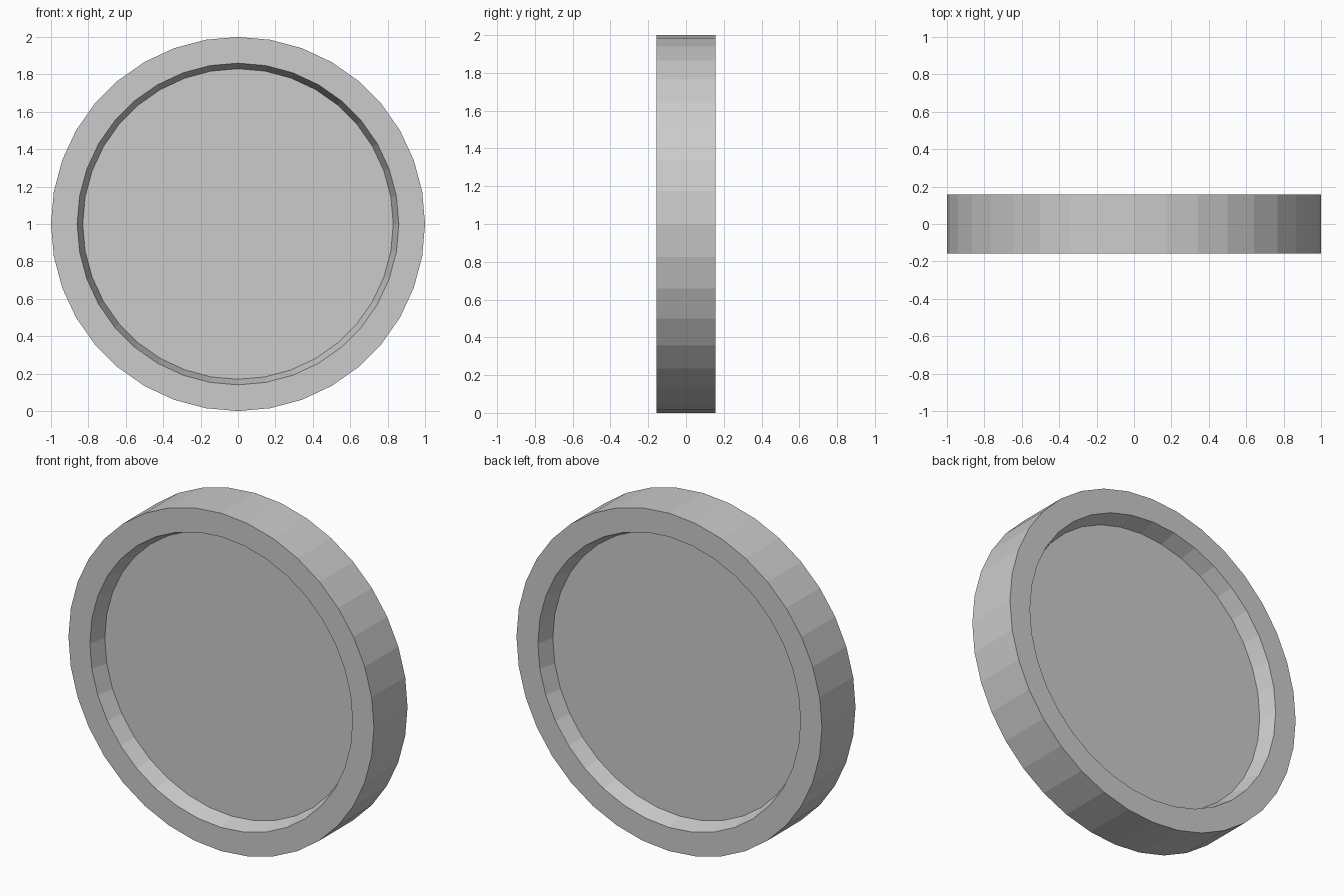
import bpy, bmesh
from math import radians
from mathutils import Matrix, Vector

if "Cube" in bpy.data.objects:
    bpy.data.objects.remove(bpy.data.objects["Cube"])

SIDES, RADIUS, HALF = 36, 1.0, 0.157
RIM_R, FLOOR_R, DEPTH = 0.86, 0.83, 0.097

bm = bmesh.new()

# Outer disc, built with its axis along local z
bmesh.ops.create_cone(bm, cap_ends=True, segments=SIDES,
                      radius1=RADIUS, radius2=RADIUS, depth=2 * HALF)


def step_in(face, scale, dz):
    """Extrude a cap, scale it about the axis and move it along the axis."""
    new = bmesh.ops.extrude_discrete_faces(bm, faces=[face])["faces"][0]
    for v in new.verts:
        v.co.x *= scale
        v.co.y *= scale
        v.co.z += dz
    return new


# Flat rim and tapered recess on both faces
caps = [f for f in bm.faces if len(f.verts) == SIDES]
for cap in caps:
    side = 1 if cap.calc_center_median().z > 0 else -1
    lip = step_in(cap, RIM_R / RADIUS, 0)
    step_in(lip, FLOOR_R / RIM_R, -side * DEPTH)

# Stand the disc upright on the ground
bmesh.ops.transform(bm, verts=bm.verts,
                    matrix=Matrix.Translation((0, 0, RADIUS)) @ Matrix.Rotation(radians(90), 4, 'X'))
bmesh.ops.recalc_face_normals(bm, faces=bm.faces)

mesh = bpy.data.meshes.new("recessed_disc")
bm.to_mesh(mesh)
bm.free()
bpy.context.collection.objects.link(bpy.data.objects.new("recessed_disc", mesh))
